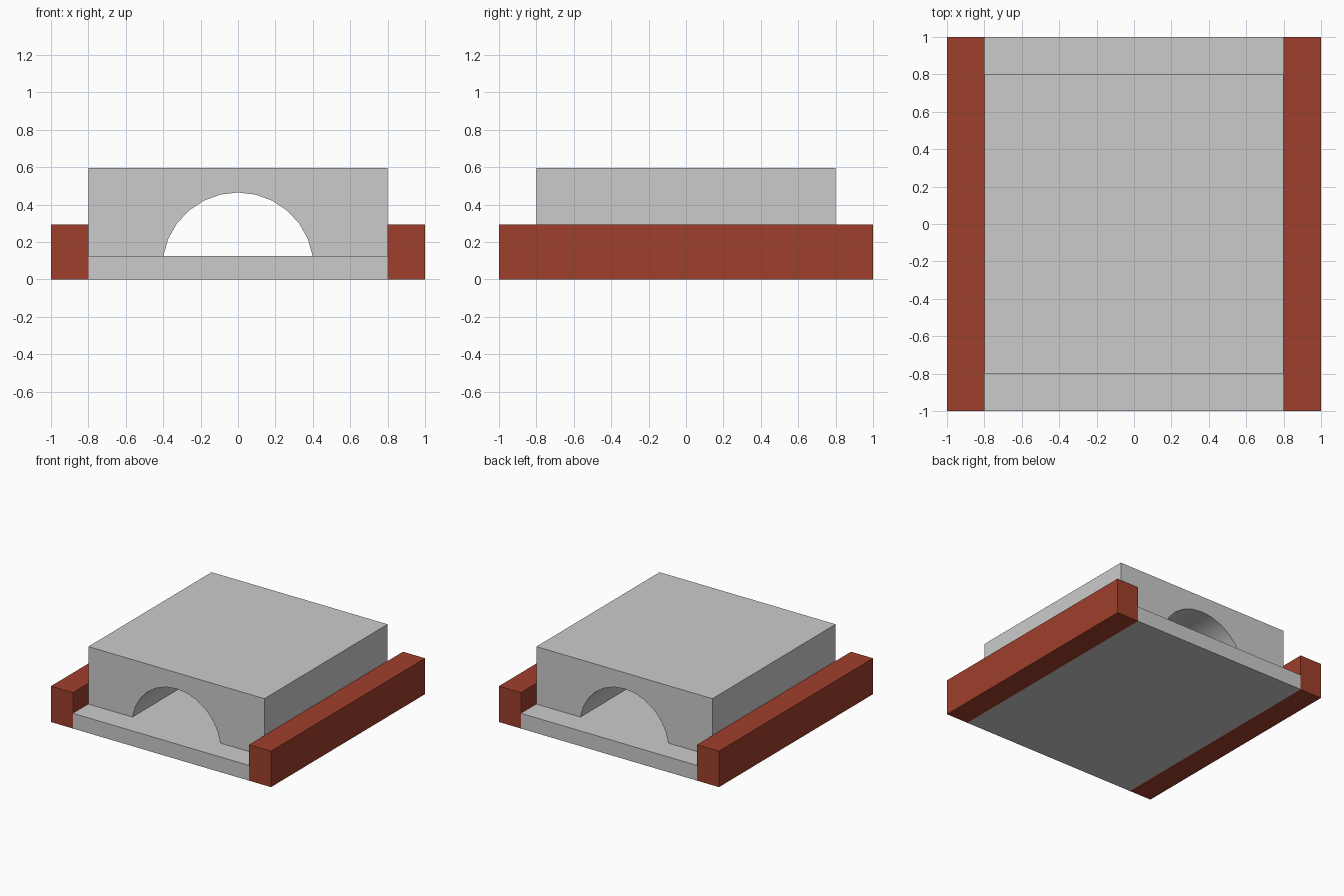
import bpy, math

if "Cube" in bpy.data.objects:
    bpy.data.objects.remove(bpy.data.objects["Cube"])


def extrude_profile(name, profile, y, color=None):
    """Extrude an (x, z) outline from -y to +y, closed at both ends."""
    n = len(profile)
    verts = [(x, s * y, z) for s in (-1, 1) for x, z in profile]
    faces = [tuple(range(n)), tuple(reversed(range(n, 2 * n)))]
    faces += [(i, i + n, (i + 1) % n + n, (i + 1) % n) for i in range(n)]
    mesh = bpy.data.meshes.new(name)
    mesh.from_pydata(verts, [], faces)
    obj = bpy.data.objects.new(name, mesh)
    bpy.context.collection.objects.link(obj)
    if color:
        mat = bpy.data.materials.new(name + "_paint")
        mat.diffuse_color = color
        mat.use_nodes = True
        mat.node_tree.nodes["Principled BSDF"].inputs["Base Color"].default_value = mat.diffuse_color
        mesh.materials.append(mat)
    return obj


def rect(x0, x1, z0, z1):
    return [(x0, z0), (x1, z0), (x1, z1), (x0, z1)]


FLOOR, TOP = 0.125, 0.597

# Floor slab
extrude_profile("floor_slab", rect(-0.8, 0.8, 0, FLOOR), 1)

# Red side rails
for side, x0 in (("left", -1.0), ("right", 0.8)):
    extrude_profile(side + "_rail", rect(x0, x0 + 0.2, 0, 0.295), 1,
                    (0.35, 0.05, 0.025, 1))

# Block with an arched tunnel running front to back
radius, centre, steps = 0.405, 0.06, 12
start = math.asin((FLOOR - centre) / radius)
arch = []
for i in range(steps + 1):
    a = math.pi - start - i * (math.pi - 2 * start) / steps
    arch.append((radius * math.cos(a), centre + radius * math.sin(a)))
outline = [(-0.8, FLOOR)] + arch + [(0.8, FLOOR), (0.8, TOP), (-0.8, TOP)]
block = extrude_profile("arched_block", outline, 0.8)

# Smooth the tunnel, keep the block edges sharp
bpy.context.view_layer.objects.active = block
block.select_set(True)
bpy.ops.object.shade_smooth_by_angle(angle=math.radians(30))
